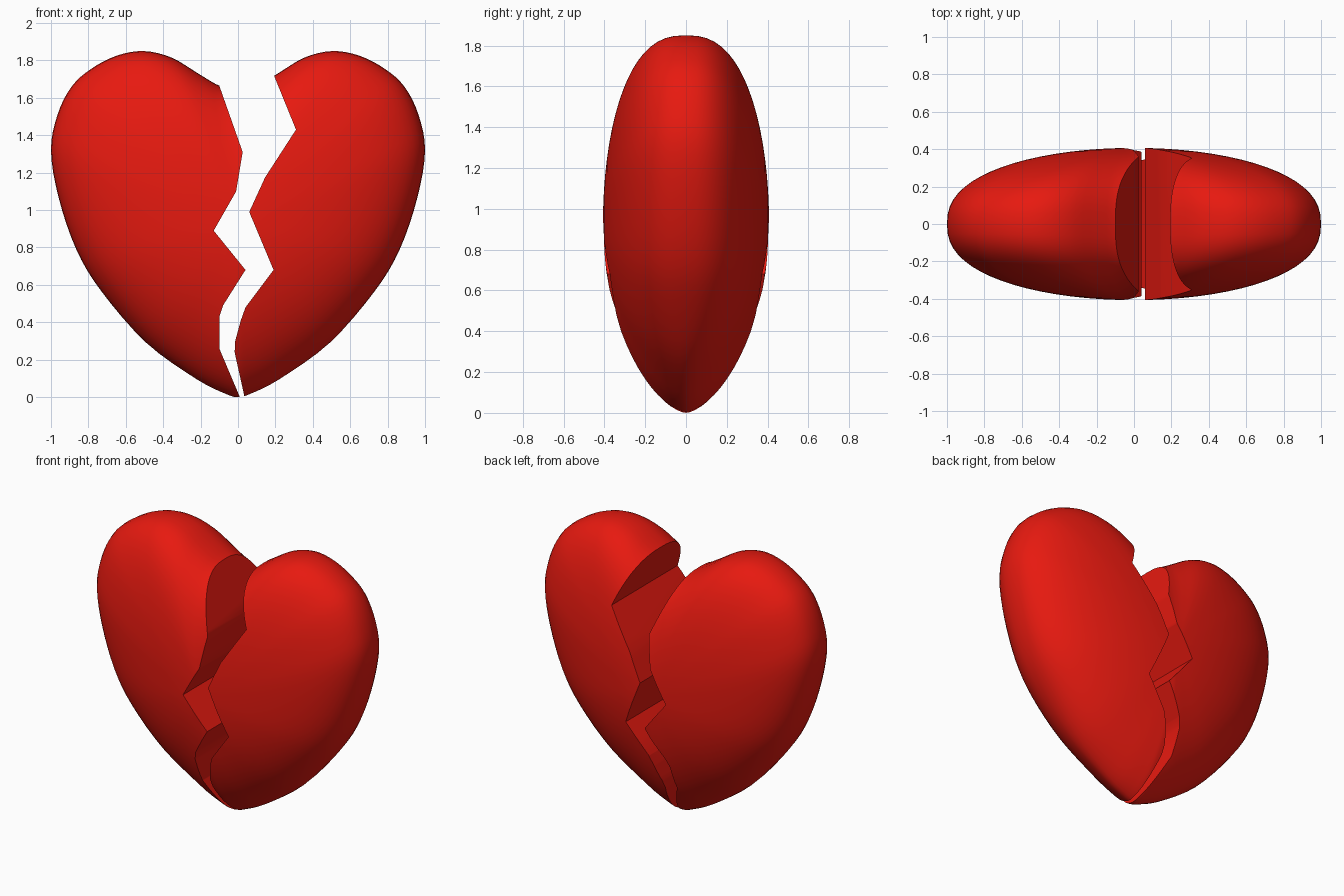
import bpy, bmesh, math
from mathutils import Vector

if "Cube" in bpy.data.objects:
    bpy.data.objects.remove(bpy.data.objects["Cube"])

CENTRE = Vector((0, 0.93))
DEPTH = 0.407
RINGS = 18

# Right side of the heart outline (x, z), tip to notch
HALF = [(0, 0), (.06, .015), (.22, .095), (.49, .29), (.73, .565), (.865, .79),
        (.96, 1.07), (1, 1.32), (.965, 1.51), (.89, 1.66), (.785, 1.755),
        (.65, 1.825), (.505, 1.85), (.355, 1.815), (.2, 1.722), (.1, 1.665), (0, 1.64)]

# Jagged fracture lines (x, z), running past the heart at both ends
LEFT_CRACK = [(-.2, 1.95), (-.1, 1.665), (.025, 1.31), (-.01, 1.1), (-.13, .89), (.04, .68),
              (-.08, .49), (-.1, .43), (-.1, .26), (.01, 0), (.05, -.1)]
RIGHT_CRACK = [(.1, 1.95), (.19, 1.725), (.31, 1.43), (.145, 1.175), (.06, .99), (.19, .68),
               (.04, .48), (.015, .41), (-.015, .3), (-.018, .24), (.035, 0), (.06, -.1)]

red = bpy.data.materials.new("red")
red.diffuse_color = (0.8, 0.01, 0.005, 1)
red.use_nodes = True
red.node_tree.nodes["Principled BSDF"].inputs["Base Color"].default_value = red.diffuse_color


def smooth_loop(pts, steps=4):
    """Closed Catmull-Rom curve through the points."""
    out, n = [], len(pts)
    for i in range(n):
        a, b, c, d = (Vector(pts[(i + k) % n]) for k in (-1, 0, 1, 2))
        for j in range(steps):
            t = j / steps
            out.append(0.5 * (2 * b + (c - a) * t + (2 * a - 5 * b + 4 * c - d) * t**2
                              + (3 * b - a - 3 * c + d) * t**3))
    return out


def new_object(name, bm):
    bmesh.ops.recalc_face_normals(bm, faces=bm.faces[:])
    mesh = bpy.data.meshes.new(name)
    bm.to_mesh(mesh)
    bm.free()
    mesh.materials.append(red)
    ob = bpy.data.objects.new(name, mesh)
    bpy.context.collection.objects.link(ob)
    return ob


def heart(name):
    """Puffed heart: shrinking outline rings that bulge to front and back."""
    outline = smooth_loop(HALF + [(-x, z) for x, z in HALF[-2:0:-1]])
    n = len(outline)
    bm = bmesh.new()

    def ring(s, side):
        verts = []
        for p in outline:
            d = p - CENTRE
            up = d.normalized().y
            # slimmer towards the tip, fuller at the notch
            power = .42 + .21 * max(0, -up)**3 - .05 * max(0, up)**6
            y = side * DEPTH * max(0, 1 - s * s)**power
            q = CENTRE + d * s
            verts.append(bm.verts.new((q.x, y, q.y)))
        return verts

    rim = ring(1, 0)
    for side in (-1, 1):
        last = rim
        for i in range(1, RINGS):
            cur = ring(math.cos(i / RINGS * math.pi / 2), side)
            for k in range(n):
                m = (k + 1) % n
                bm.faces.new((last[k], last[m], cur[m], cur[k]))
            last = cur
        pole = bm.verts.new((CENTRE.x, side * DEPTH, CENTRE.y))
        for k in range(n):
            bm.faces.new((last[k], last[(k + 1) % n], pole))
    return new_object(name, bm)


def broken_half(name, crack, side):
    """Heart kept only on one side of its crack."""
    ob = heart(name)
    bm = bmesh.new()
    profile = crack + [(side * 1.5, crack[-1][1]), (side * 1.5, crack[0][1])]
    face = bm.faces.new([bm.verts.new((x, -1, z)) for x, z in profile])
    ext = bmesh.ops.extrude_face_region(bm, geom=[face])
    bmesh.ops.translate(bm, vec=(0, 2, 0),
                        verts=[v for v in ext["geom"] if isinstance(v, bmesh.types.BMVert)])
    cutter = new_object(name + "_cutter", bm)
    cutter.hide_render = True
    mod = ob.modifiers.new("crack", 'BOOLEAN')
    mod.operation = 'INTERSECT'
    mod.solver = 'EXACT'
    mod.object = cutter
    bpy.ops.object.select_all(action='DESELECT')
    ob.select_set(True)
    bpy.context.view_layer.objects.active = ob
    bpy.ops.object.modifier_apply(modifier=mod.name)
    bpy.data.objects.remove(cutter)
    bpy.ops.object.shade_smooth_by_angle(angle=math.radians(35))


# Two halves of the broken heart
broken_half("left_heart_half", LEFT_CRACK, -1)
broken_half("right_heart_half", RIGHT_CRACK, 1)
